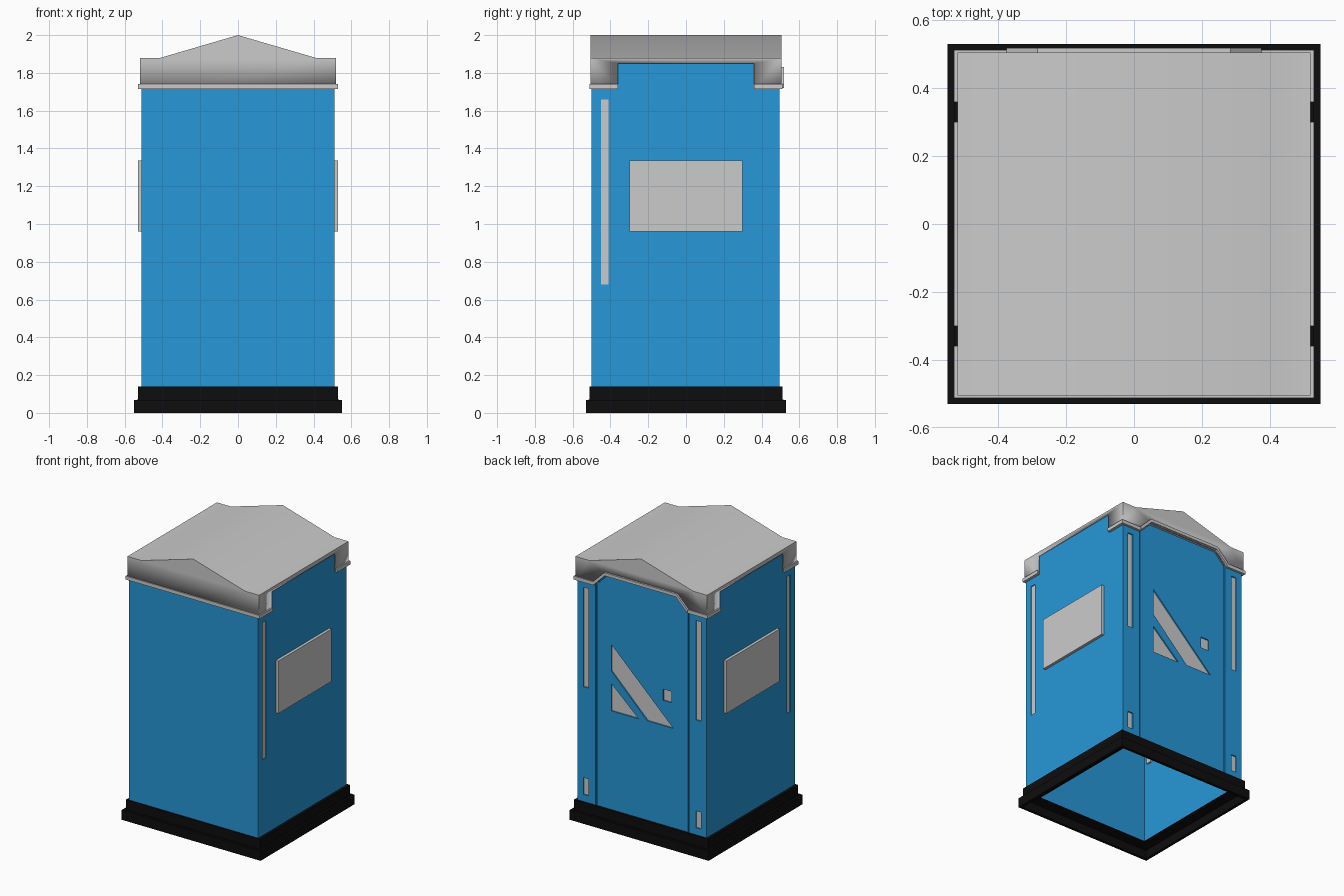
import bpy, bmesh, math

if "Cube" in bpy.data.objects:
    bpy.data.objects.remove(bpy.data.objects["Cube"])


def material(name, col):
    m = bpy.data.materials.new(name)
    m.diffuse_color = col
    m.use_nodes = True
    m.node_tree.nodes["Principled BSDF"].inputs["Base Color"].default_value = m.diffuse_color
    return m


BLUE = material("blue_plastic", (0.02, 0.31, 0.69, 1))
BLACK = material("black_plastic", (0.004, 0.004, 0.004, 1))


def finish(name, bm, mat=None):
    bmesh.ops.recalc_face_normals(bm, faces=bm.faces)
    me = bpy.data.meshes.new(name)
    bm.to_mesh(me)
    bm.free()
    ob = bpy.data.objects.new(name, me)
    bpy.context.collection.objects.link(ob)
    if mat:
        me.materials.append(mat)
    return ob


def place(axis, u, v, t):
    return {"X": (t, u, v), "Y": (u, t, v), "Z": (u, v, t)}[axis]


def prism(name, polys, axis, a, b, mat=None):
    """Extrude one or more outlines along an axis from a to b."""
    bm = bmesh.new()
    for poly in polys:
        lo = [bm.verts.new(place(axis, u, v, a)) for u, v in poly]
        hi = [bm.verts.new(place(axis, u, v, b)) for u, v in poly]
        bm.faces.new(lo)
        bm.faces.new(hi)
        n = len(poly)
        for i in range(n):
            j = (i + 1) % n
            bm.faces.new((lo[i], lo[j], hi[j], hi[i]))
    return finish(name, bm, mat)


def rect(u0, u1, v0, v1):
    return [(u0, v0), (u1, v0), (u1, v1), (u0, v1)]


def cut(ob, polys, axis, a, b):
    """Cut openings through a panel."""
    cutter = prism("cutter", polys, axis, a, b)
    cutter.hide_render = True
    mod = ob.modifiers.new("openings", 'BOOLEAN')
    mod.operation, mod.object, mod.solver = 'DIFFERENCE', cutter, 'EXACT'
    bpy.context.view_layer.update()
    dg = bpy.context.evaluated_depsgraph_get()
    me = bpy.data.meshes.new_from_object(ob.evaluated_get(dg))
    ob.modifiers.clear()
    ob.data = me
    bpy.data.objects.remove(cutter)


def ring(name, x, y, ix, iy, z0, z1, mat):
    """Rectangular frame."""
    bm = bmesh.new()
    loops = []
    for hx, hy, z in ((x, y, z0), (x, y, z1), (ix, iy, z1), (ix, iy, z0)):
        loops.append([bm.verts.new((sx * hx, sy * hy, z))
                      for sx, sy in ((-1, -1), (1, -1), (1, 1), (-1, 1))])
    for k in range(4):
        p, q = loops[k], loops[(k + 1) % 4]
        for i in range(4):
            j = (i + 1) % 4
            bm.faces.new((p[i], p[j], q[j], q[i]))
    return finish(name, bm, mat)


# Stepped base, hollow underneath
ring("base_lower", 0.55, 0.53, 0.53, 0.51, 0, 0.068, BLACK)
ring("base_upper", 0.53, 0.51, 0.505, 0.49, 0.068, 0.14, BLACK)
ring("base_flange", 0.535, 0.515, 0.45, 0.43, 0.062, 0.07, BLACK)

# Plain front wall
prism("front_wall", [rect(-0.51, 0.51, 0.07, 1.80)], "Y", -0.5, -0.488, BLUE)

# Side walls with vent slot and raised panel
slot = [rect(-0.45, -0.41, 0.68, 1.66)]
for s, side in ((1, "right"), (-1, "left")):
    wall = prism(side + "_wall", [rect(-0.488, 0.48, 0.07, 1.855)], "X", s * 0.498, s * 0.51, BLUE)
    cut(wall, slot, "X", s * 0.45, s * 0.55)
    prism(side + "_vent", slot, "X", s * 0.485, s * 0.503)
    prism(side + "_panel", [rect(-0.30, 0.30, 0.96, 1.335)], "X", s * 0.508, s * 0.53)

# Door posts with slots, and grooves beside the door
for s, side in ((1, "right"), (-1, "left")):
    post = prism(side + "_door_post", [rect(s * 0.37, s * 0.51, 0.07, 1.74)], "Y", 0.48, 0.495, BLUE)
    slots = [rect(s * 0.425, s * 0.465, z0, z1) for z0, z1 in ((0.96, 1.67), (0.19, 0.31))]
    cut(post, slots, "Y", 0.45, 0.53)
    prism(side + "_post_inserts", slots, "Y", 0.472, 0.486)
    prism(side + "_door_groove", [rect(s * 0.35, s * 0.38, 0.07, 1.74)], "Y", 0.473, 0.48, BLUE)

# Door with recessed diagonal decoration and latch
door = prism("door", [[(-0.36, 0.13), (0.36, 0.13), (0.36, 1.72), (0.28, 1.80), (-0.28, 1.80), (-0.36, 1.72)]],
             "Y", 0.48, 0.493, BLUE)
decor = [[(0.245, 1.32), (0.245, 1.13), (-0.04, 0.85), (-0.245, 0.85)],
         [(0.245, 1.04), (0.245, 0.845), (0.03, 0.845)]]
latch = [rect(-0.23, -0.165, 1.03, 1.11)]
cut(door, decor + latch, "Y", 0.45, 0.53)
prism("door_decoration", decor, "Y", 0.472, 0.484)
prism("door_latch", latch, "Y", 0.472, 0.484)

# Roof shell: gabled top, end skirts, notched side skirts
top = [(-0.52, 1.88), (-0.41, 1.88), (0, 2.0), (0.41, 1.88), (0.52, 1.88)]
arch = [(0.37, 1.72), (0.28, 1.81), (-0.28, 1.81), (-0.37, 1.72)]
Y = 0.505
bm = bmesh.new()


def face(pts):
    bm.faces.new([bm.verts.new(p) for p in pts])


for (x0, z0), (x1, z1) in zip(top, top[1:]):
    face([(x0, -Y, z0), (x1, -Y, z1), (x1, Y, z1), (x0, Y, z0)])
face([(x, -Y, z) for x, z in top + [(0.52, 1.72), (-0.52, 1.72)]])
face([(x, Y, z) for x, z in top + [(0.52, 1.72)] + arch + [(-0.52, 1.72)]])
skirt = [(-Y, 1.88), (-Y, 1.72), (-0.36, 1.72), (-0.36, 1.85),
         (0.36, 1.85), (0.36, 1.72), (Y, 1.72), (Y, 1.88)]
for s in (1, -1):
    face([(s * 0.52, y, z) for y, z in skirt])
bmesh.ops.remove_doubles(bm, verts=bm.verts, dist=1e-4)
roof = finish("roof", bm)
bpy.context.view_layer.objects.active = roof
roof.select_set(True)
bpy.ops.object.shade_smooth_by_angle(angle=math.radians(40))
solid = roof.modifiers.new("thickness", 'SOLIDIFY')
solid.thickness, solid.offset = 0.008, -1

# Lip around the roof edge, arching over the door
prism("roof_lip_front", [rect(-0.53, 0.53, 1.715, 1.74)], "Y", -0.512, -0.50)
for s, side in ((1, "right"), (-1, "left")):
    prism(side + "_roof_lip_sides", [rect(-0.512, -0.36, 1.715, 1.74), rect(0.36, 0.512, 1.715, 1.74)],
          "X", s * 0.51, s * 0.53)
    prism(side + "_roof_lip_back", [rect(s * 0.37, s * 0.53, 1.715, 1.74)], "Y", 0.495, 0.512)
outer = [(-0.375, 1.742), (-0.285, 1.832), (0.285, 1.832), (0.375, 1.742)]
prism("roof_lip_arch", [arch + outer], "Y", 0.493, 0.518)
